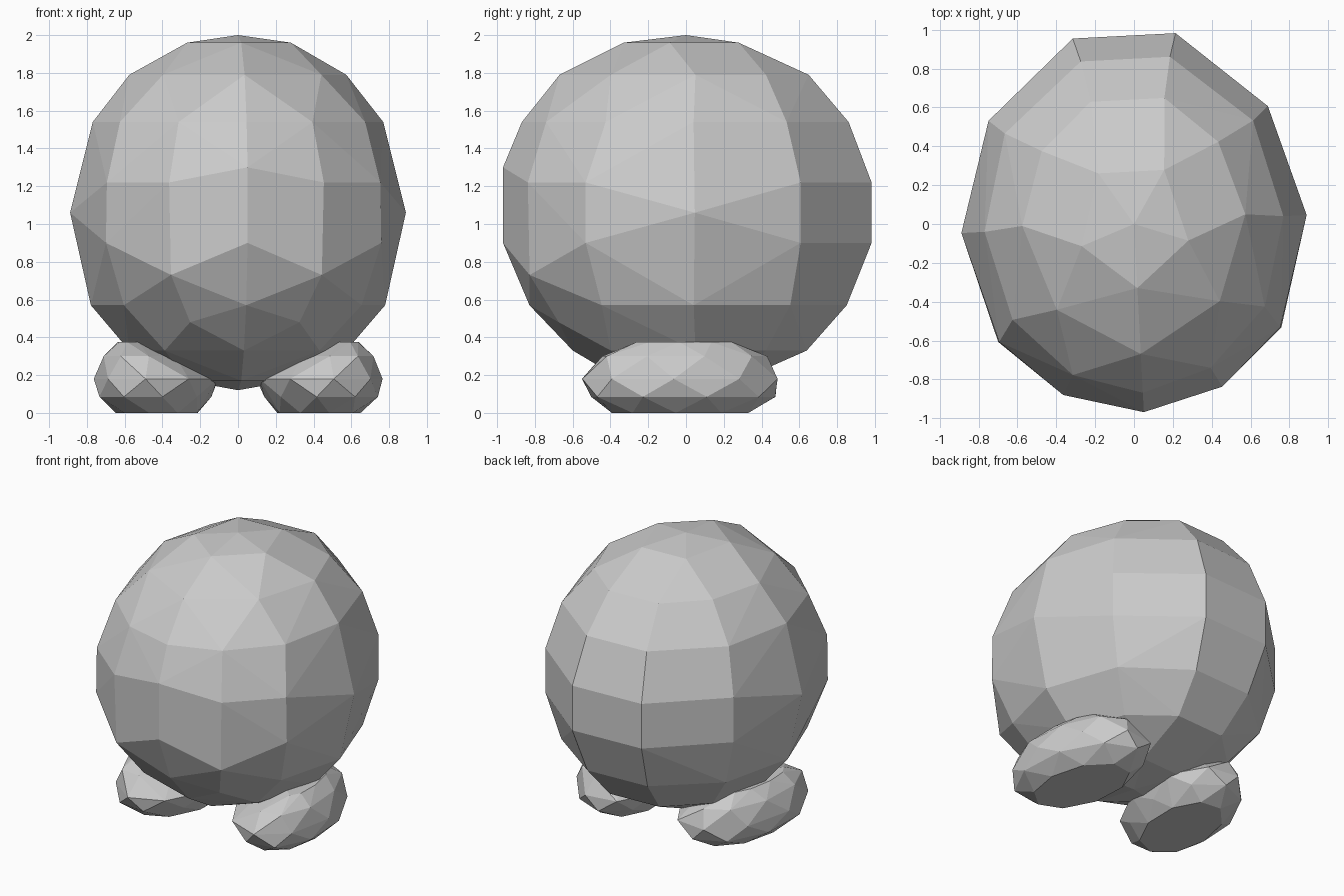
import bpy
import bmesh
from math import cos, sin, pi, radians

if "Cube" in bpy.data.objects:
    bpy.data.objects.remove(bpy.data.objects["Cube"], do_unlink=True)

grey = bpy.data.materials.new("plain grey")
grey.use_nodes = True
colour = (0.6, 0.6, 0.6, 1)
grey.diffuse_color = colour
grey.node_tree.nodes["Principled BSDF"].inputs["Base Color"].default_value = colour


def hull_object(name, points, location=(0, 0, 0), turn=0.0):
    """Flat-faced convex solid wrapped around the given points."""
    bm = bmesh.new()
    for point in points:
        bm.verts.new(point)
    result = bmesh.ops.convex_hull(bm, input=bm.verts)
    loose = set(result["geom_interior"]) | set(result["geom_unused"])
    loose = [v for v in loose if isinstance(v, bmesh.types.BMVert)]
    bmesh.ops.delete(bm, geom=loose, context="VERTS")
    bmesh.ops.dissolve_limit(bm, angle_limit=radians(2), verts=bm.verts, edges=bm.edges)
    bmesh.ops.recalc_face_normals(bm, faces=bm.faces)
    mesh = bpy.data.meshes.new(name)
    bm.to_mesh(mesh)
    bm.free()
    mesh.materials.append(grey)
    obj = bpy.data.objects.new(name, mesh)
    obj.location = location
    obj.rotation_euler.z = radians(turn)
    bpy.context.collection.objects.link(obj)
    return obj


# Body: one half of a faceted ball, level by level from the crown down
half_levels = {
    2.0: [(0, 0)],
    1.96: [(0, -.33), (.275, -.1), (.17, .27)],
    1.79: [(0, -.67), (.42, -.42), (.575, .02), (.455, .4), (.19, .64)],
    1.54: [(0, -.87), (.355, -.76), (.65, -.46), (.77, 0), (.64, .5), (.23, .85)],
    1.22: [(.41, -.86), (.725, -.57), (.72, .57), (.265, .97)],
    1.3: [(0, -.97)],
    1.06: [(.89, 0)],
    .9: [(0, -.97), (.73, -.57), (.72, .57), (.265, .97)],
    .73: [(.4, -.85)],
    .57: [(0, -.83), (.63, -.48), (.78, 0), (.63, .52), (.23, .84)],
    .48: [(.29, -.69)],
    .33: [(0, -.6), (.41, -.42), (.575, .02), (.455, .4), (.19, .63)],
    .17: [(0, -.33), (.275, -.1), (.17, .27)],
    .12: [(0, 0)],
}
body_points = []
for z, ring in half_levels.items():
    for x, y in ring:
        body_points.append((x, y, z))
        if x:
            body_points.append((-x, y, z))
hull_object("body", body_points, turn=3)


# Feet: squashed pebbles with a flat sole, leaning higher on the outer side
def foot(name, side, turn):
    # height, half width, half length, outward shift
    rings = [(0, .22, .37, 0), (.085, .3, .5, .02), (.18, .335, .53, 0),
             (.3, .22, .45, .07), (.375, .08, .26, .13)]
    sides = 9
    points = []
    for level, (z, width, length, shift) in enumerate(rings):
        for i in range(sides):
            a = 2 * pi * (i + level % 2 / 2) / sides
            points.append((side * (width * sin(a) + shift), -length * cos(a), z))
    hull_object(name, points, (side * .425, -.025, 0), side * turn)


foot("left_foot", 1, 9)
foot("right_foot", -1, 7)
